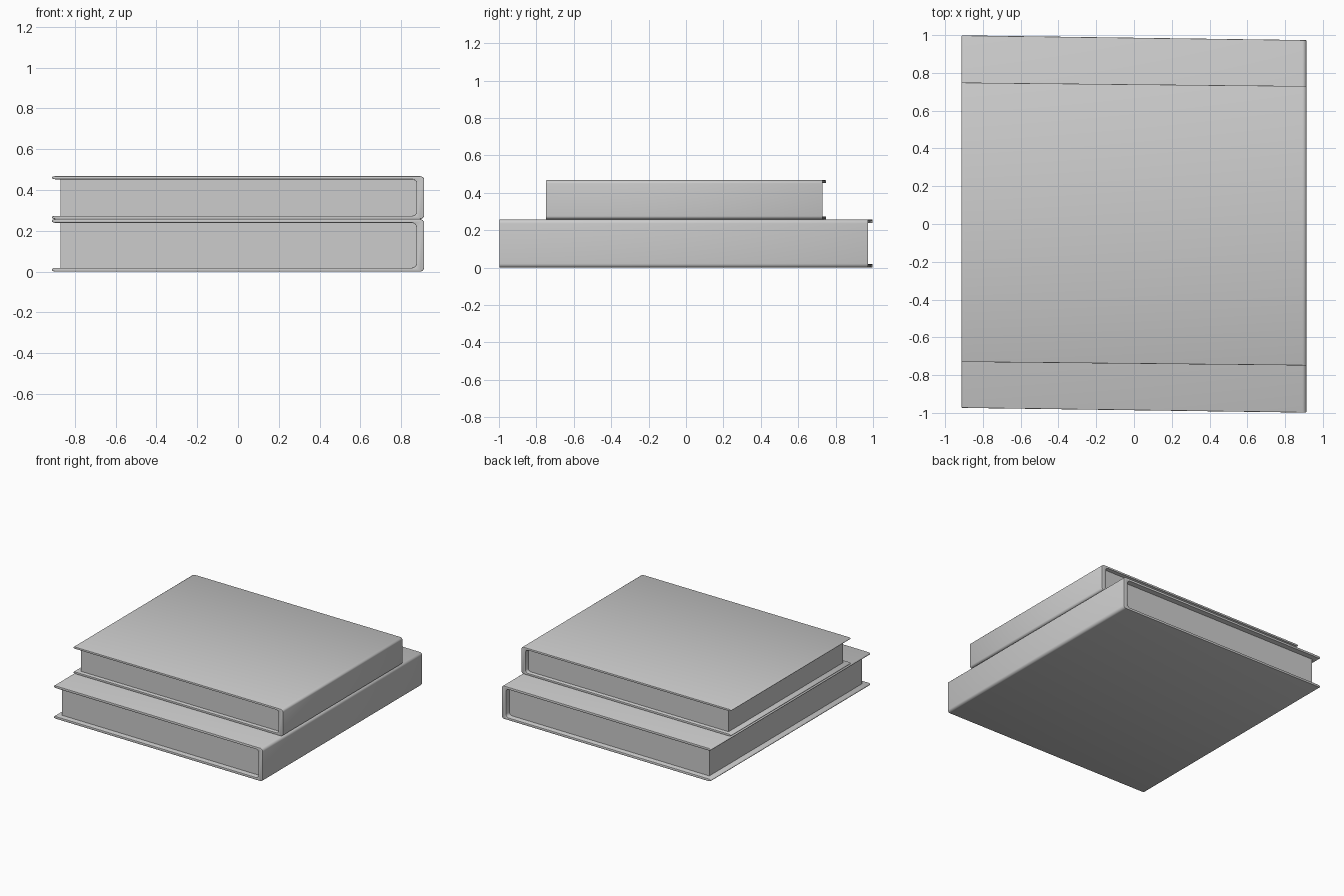
import bpy, bmesh
from math import cos, sin, radians

if "Cube" in bpy.data.objects:
    bpy.data.objects.remove(bpy.data.objects["Cube"])

X = 0.9125         # half width of the covers
T = 0.019          # board thickness
SPINE = 0.038      # spine thickness
SKEW = -0.0137     # slight slant of the books in plan


def arc(cx, cz, rx, rz, a0, a1, n=6):
    return [(cx + rx * cos(radians(a0 + (a1 - a0) * i / n)),
             cz + rz * sin(radians(a0 + (a1 - a0) * i / n))) for i in range(n + 1)]


def extrude(name, profile, half, z0, sy, sz, bevel=0.0):
    """Extrude an x-z profile along y, then place it in the stack."""
    bm = bmesh.new()
    face = bm.faces.new([bm.verts.new((x, -half, z)) for x, z in profile])
    new = bmesh.ops.extrude_face_region(bm, geom=[face])['geom']
    bmesh.ops.translate(bm, vec=(0, 2 * half, 0),
                        verts=[v for v in new if isinstance(v, bmesh.types.BMVert)])
    bmesh.ops.recalc_face_normals(bm, faces=bm.faces)
    if bevel:
        rim = [e for e in bm.edges if abs(e.verts[0].co.y - e.verts[1].co.y) < 1e-6]
        bmesh.ops.bevel(bm, geom=rim, offset=bevel, segments=2, profile=0.5,
                        affect='EDGES', clamp_overlap=True)
    for v in bm.verts:
        v.co.y = (v.co.y + SKEW * v.co.x) * sy
        v.co.z = z0 + v.co.z * sz
    me = bpy.data.meshes.new(name)
    bm.to_mesh(me)
    bm.free()
    ob = bpy.data.objects.new(name, me)
    bpy.context.collection.objects.link(ob)
    bpy.ops.object.select_all(action='DESELECT')
    ob.select_set(True)
    bpy.context.view_layer.objects.active = ob
    bpy.ops.object.shade_smooth_by_angle(angle=radians(35))


def book(name, z0, height, sy):
    h = 0.258
    sz = height / h
    r, ri, tip = 0.022, 0.024, T / 2
    inner = X - SPINE
    # C-shaped cover with rounded spine corners and rounded fore edges
    cover = (arc(X - r, r, r, r, -90, 0)
             + arc(X - r, h - r, r, r, 0, 90)
             + arc(-X + 2 * tip, h - tip, 2 * tip, tip, 90, 270)
             + arc(inner - ri, h - T - ri, ri, ri, 90, 0)
             + arc(inner - ri, T + ri, ri, ri, 0, -90)
             + arc(-X + 2 * tip, tip, 2 * tip, tip, 90, 270))
    # drop the doubled closing point of the underside only if it coincides
    extrude(name + "_cover", cover, 0.986, z0, sy, sz, bevel=0.004)
    # page block nestled in the cover
    pages = (arc(inner - ri, T + ri, ri, ri, -90, 0)
             + arc(inner - ri, h - T - ri, ri, ri, 0, 90)
             + [(-0.87, h - T), (-0.87, T)])
    extrude(name + "_pages", pages, 0.943, z0, sy, sz)


book("lower_book", 0.0, 0.258, 1.0)
book("upper_book", 0.258, 0.210, 0.75)
